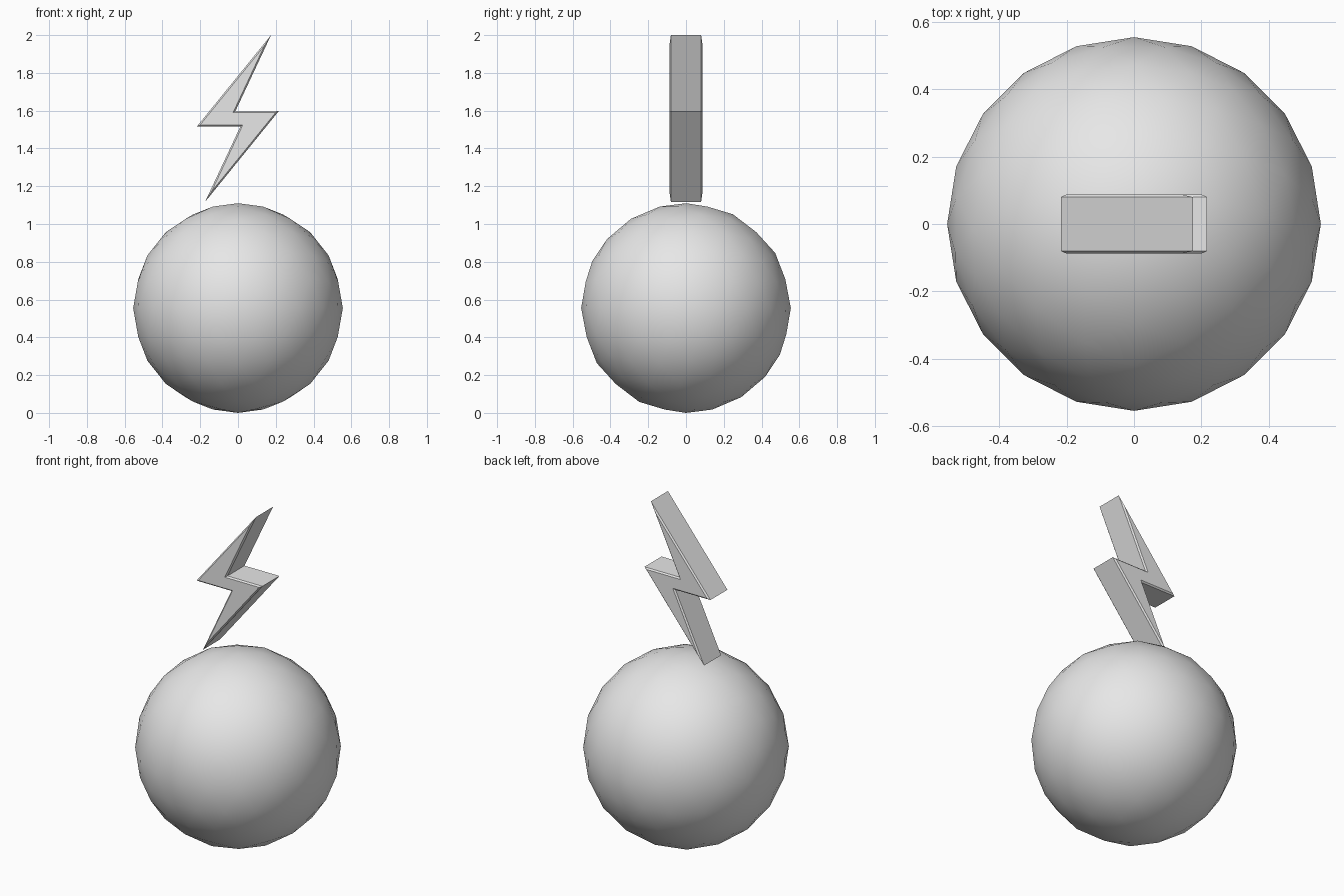
import bpy, bmesh, math
from mathutils import Matrix, Vector

if "Cube" in bpy.data.objects:
    bpy.data.objects.remove(bpy.data.objects["Cube"], do_unlink=True)

# Single plain grey material
grey = bpy.data.materials.new("light_grey")
grey.use_nodes = True
colour = (0.8, 0.8, 0.8, 1)
grey.diffuse_color = colour
grey.node_tree.nodes["Principled BSDF"].inputs["Base Color"].default_value = colour


def make_object(name, bm, smooth):
    bmesh.ops.recalc_face_normals(bm, faces=bm.faces[:])
    for face in bm.faces:
        face.smooth = smooth
    mesh = bpy.data.meshes.new(name)
    bm.to_mesh(mesh)
    bm.free()
    mesh.materials.append(grey)
    obj = bpy.data.objects.new(name, mesh)
    bpy.context.collection.objects.link(obj)
    return obj


# Ball: low-poly icosphere with smooth shading
RADIUS = 0.555
bm = bmesh.new()
bmesh.ops.create_icosphere(bm, subdivisions=3, radius=RADIUS,
                           matrix=Matrix.Rotation(-math.pi / 2, 4, "Z"))
make_object("ball", bm, True).location.z = RADIUS

# Lightning bolt: half outline repeated by a half turn, then extruded
HALF_DEPTH, BEVEL, CENTRE_Z = 0.08, 0.008, 1.558
half = [(0.175, 0.442), (-0.217, -0.041), (0.013, -0.041)]
outline = half + [(-x, -z) for x, z in half]
bm = bmesh.new()
front = bm.faces.new([bm.verts.new((x, -HALF_DEPTH, z)) for x, z in outline])
extruded = bmesh.ops.extrude_face_region(bm, geom=[front], use_keep_orig=True)["geom"]
bmesh.ops.translate(bm, vec=(0, 2 * HALF_DEPTH, 0),
                    verts=[v for v in extruded if isinstance(v, bmesh.types.BMVert)])
bmesh.ops.recalc_face_normals(bm, faces=bm.faces[:])

# Narrow chamfer round the front and back of the bolt
for cap in [f for f in bm.faces if len(f.verts) == len(outline)]:
    outward = Vector((0, math.copysign(BEVEL, cap.calc_center_median().y), 0))
    bmesh.ops.inset_region(bm, faces=[cap], thickness=BEVEL, use_even_offset=True)
    bmesh.ops.translate(bm, vec=outward, verts=cap.verts[:])
make_object("lightning_bolt", bm, False).location.z = CENTRE_Z
